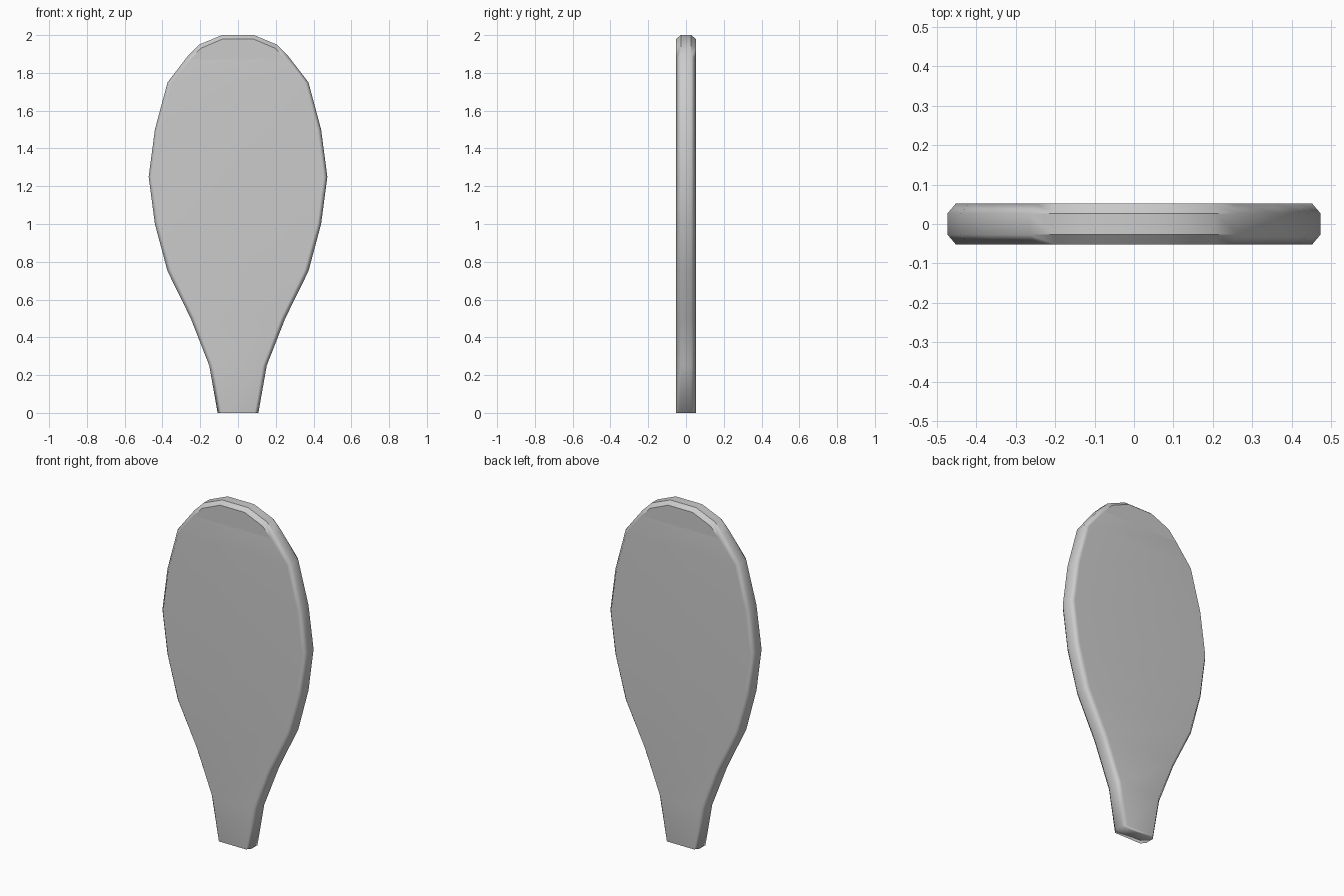
import bpy, bmesh

if "Cube" in bpy.data.objects:
    bpy.data.objects.remove(bpy.data.objects["Cube"])

# Half-outline rows: outer x, outer z, inset x, inset z
ROWS = [
    (0.108, 0.00, 0.088, 0.00), (0.152, 0.25, 0.130, 0.25),
    (0.250, 0.50, 0.228, 0.505), (0.373, 0.75, 0.350, 0.755),
    (0.440, 1.00, 0.418, 1.00), (0.473, 1.25, 0.452, 1.25),
    (0.440, 1.50, 0.418, 1.50), (0.373, 1.75, 0.352, 1.745),
    (0.265, 1.89, 0.250, 1.872), (0.205, 1.95, 0.197, 1.93),
    (0.085, 2.00, 0.080, 1.98),
]
FACE_Y, RIM_Y = 0.052, 0.027

bm = bmesh.new()

# Eight-sided loop for each row
loops = []
for xo, zo, xi, zi in ROWS:
    half = [(xi, -FACE_Y, zi), (xo, -RIM_Y, zo), (xo, RIM_Y, zo), (xi, FACE_Y, zi)]
    ring = half + [(-x, y, z) for x, y, z in reversed(half)]
    loops.append([bm.verts.new(p) for p in ring])

# Skin between the loops
for a, b in zip(loops, loops[1:]):
    for i in range(8):
        j = (i + 1) % 8
        bm.faces.new((a[i], a[j], b[j], b[i]))

# Bottom and top end strips
for r in (loops[0], loops[-1]):
    for i in range(3):
        bm.faces.new((r[i], r[i + 1], r[6 - i], r[7 - i]))

bmesh.ops.recalc_face_normals(bm, faces=bm.faces)
for f in bm.faces:
    f.smooth = True

# Crisp bevel edges around the crown only
for e in bm.edges:
    p, q = (v.co for v in e.verts)
    if min(p.z, q.z) > 1.86 and abs(p.y - q.y) < 1e-4:
        if abs(p.x + q.x) < 1e-4 or p.x * q.x > 0:
            e.smooth = False

mesh = bpy.data.meshes.new("paddle_blade")
bm.to_mesh(mesh)
bm.free()
blade = bpy.data.objects.new("paddle_blade", mesh)
bpy.context.collection.objects.link(blade)

# Keep broad faces flat while the bevels shade softly
wn = blade.modifiers.new("weighted_normals", 'WEIGHTED_NORMAL')
wn.keep_sharp = True
